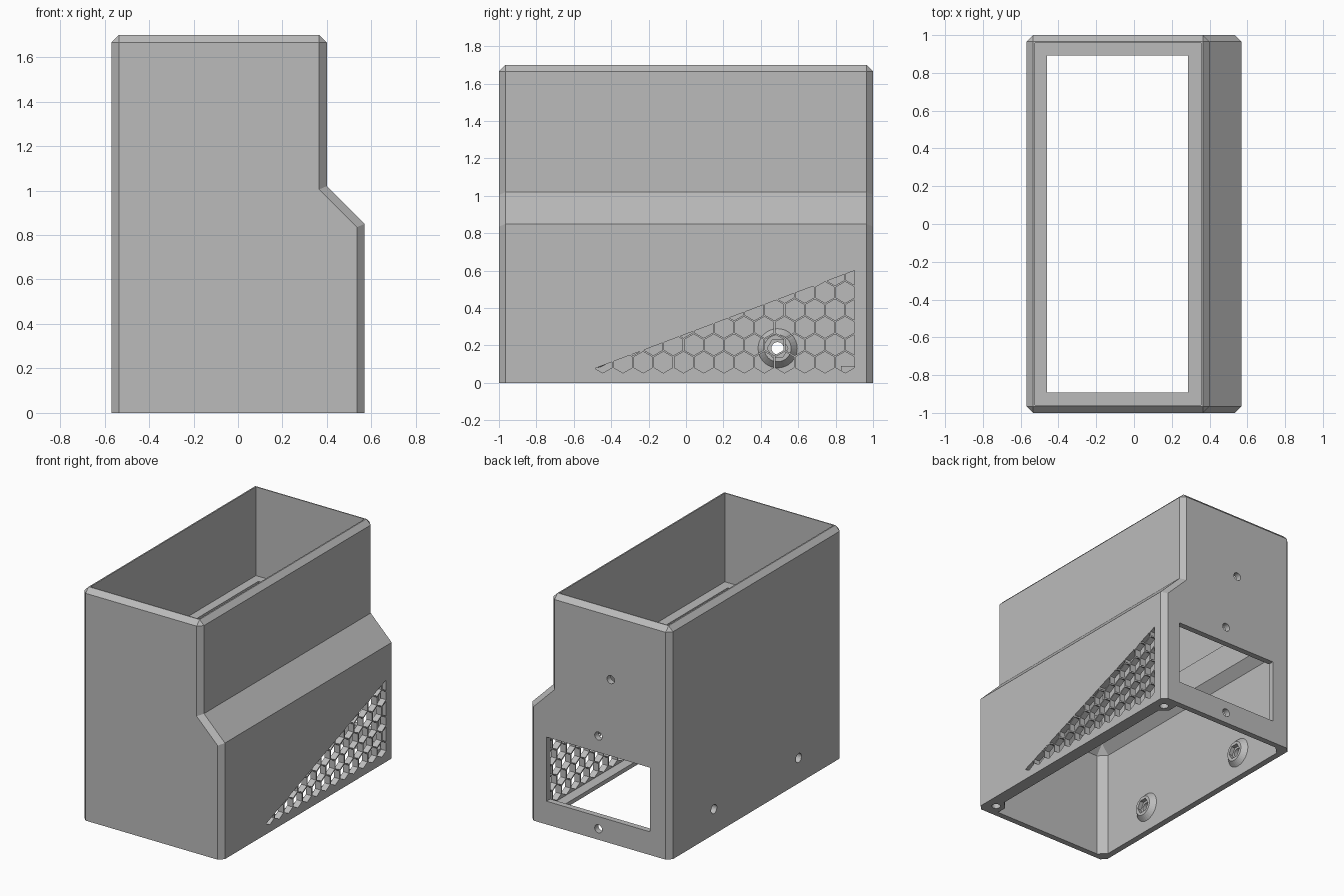
import bpy, bmesh, math
from mathutils import Matrix, Vector

if "Cube" in bpy.data.objects:
    bpy.data.objects.remove(bpy.data.objects["Cube"])

gray = bpy.data.materials.new("plain gray")
gray.diffuse_color = (0.5, 0.5, 0.5, 1)
gray.use_nodes = True
gray.node_tree.nodes["Principled BSDF"].inputs["Base Color"].default_value = gray.diffuse_color


def make(name, bm):
    bmesh.ops.remove_doubles(bm, verts=bm.verts, dist=1e-5)
    bmesh.ops.recalc_face_normals(bm, faces=bm.faces)
    me = bpy.data.meshes.new(name)
    bm.to_mesh(me)
    bm.free()
    me.materials.append(gray)
    ob = bpy.data.objects.new(name, me)
    bpy.context.collection.objects.link(ob)
    return ob


def loft(bm, rings):
    """Closed solid through rings of equal point count; repeated points collapse."""
    def face(pts):
        keep = [p for i, p in enumerate(pts) if (p.co - pts[i - 1].co).length > 1e-5]
        if len(keep) > 2:
            bm.faces.new(keep)
    vs = [[bm.verts.new(p) for p in r] for r in rings]
    n = len(rings[0])
    for a, b in zip(vs, vs[1:]):
        for i in range(n):
            j = (i + 1) % n
            face([a[i], a[j], b[j], b[i]])
    face(vs[0])
    face(vs[-1])


def box(bm, lo, hi):
    (x, y, z), (X, Y, Z) = lo, hi
    loft(bm, [[(x, y, h), (X, y, h), (X, Y, h), (x, Y, h)] for h in (z, Z)])


def circle(r, n, axis, center, offset):
    """Ring of n points round the given axis, moved along it by offset."""
    pts = []
    for i in range(n):
        a = 2 * math.pi * i / n
        p = [r * math.cos(a), r * math.sin(a)]
        p.insert(axis, offset)
        pts.append(Vector(p) + Vector(center))
    return pts


def pin(bm, r, axis, center, half, n=24):
    loft(bm, [circle(r, n, axis, center, o) for o in (-half, half)])


def cut(ob, bm):
    cutter = make("cutter", bm)
    cutter.hide_render = True
    mod = ob.modifiers.new("cut", 'BOOLEAN')
    mod.operation, mod.solver, mod.object = 'DIFFERENCE', 'EXACT', cutter
    bpy.context.view_layer.objects.active = ob
    bpy.ops.object.modifier_apply(modifier=mod.name)
    bpy.data.objects.remove(cutter)


# Housing: stepped profile with chamfered edges, lofted front to back
c = 0.035
full = [(-.57, 0), (.57, 0), (.57, .85), (.4, 1.02), (.4, 1.7 - c), (.4 - c, 1.7),
        (-.57 + c, 1.7), (-.57, 1.7 - c)]
inset = [(-.57 + c, 0), (.57 - c, 0), (.57 - c, .835), (.4 - c, 1.005), (.4 - c, 1.7 - c),
         (.4 - c, 1.7 - c), (-.57 + c, 1.7 - c), (-.57 + c, 1.7 - c)]
bm = bmesh.new()
loft(bm, [[(x, y, z) for x, z in prof] for y, prof in
          ((-1, inset), (-1 + c, full), (1 - c, full), (1, inset))])
housing = make("housing", bm)

# Upper bay, open at the top
bm = bmesh.new()
box(bm, (-.525, -.957, 1.05), (.355, .957, 1.9))
cut(housing, bm)

# Lower bay, narrowing into the sloped support ledge
def bay_ring(x0, x1, y, z, k):
    return [(x0 + k, -y, z), (x1 - k, -y, z), (x1, -y + k, z), (x1, y - k, z),
            (x1 - k, y, z), (x0 + k, y, z), (x0, y - k, z), (x0, -y + k, z)]

bm = bmesh.new()
loft(bm, [bay_ring(-.525, .525, .957, -.1, .055), bay_ring(-.525, .525, .957, .78, .055),
          bay_ring(-.46, .46, .892, .845, 0), bay_ring(-.46, .285, .892, 1.02, 0),
          bay_ring(-.46, .285, .892, 1.2, 0)])
cut(housing, bm)

# Socket opening and screw holes in the back, screw holes in the left wall
bm = bmesh.new()
box(bm, (-.41, .9, .17), (.43, 1.1, .64))
for x, z in ((-.09, 1.2), (.01, .76), (.01, .08)):
    pin(bm, .03, 1, (x, 1, z), .1)
for y in (-.49, .49):
    pin(bm, .033, 0, (-.57, y, .185), .1)
cut(housing, bm)


# Honeycomb vent: hexagons clipped to a triangle on the right wall
def clip(poly, nrm, d):
    out = []
    for i, b in enumerate(poly):
        a = poly[i - 1]
        da, db = a.dot(nrm) - d, b.dot(nrm) - d
        if da * db < 0:
            out.append(a.lerp(b, da / (da - db)))
        if db >= 0:
            out.append(b)
    return out


def area(p):
    return abs(sum(p[i - 1].cross(p[i]) for i in range(len(p)))) / 2


slope = Vector((-.52, 1.38)).normalized()
limits = [(Vector((-1, 0)), -.9), (slope, None), (Vector((0, 1)), .05)]
bm = bmesh.new()
for row in range(7):
    for col in range(-8, 12):
        cy = -.013 + .108 * (col + (row % 2) / 2)
        cz = .11 + .0935 * row
        p = [Vector((cy + .057 * math.sin(k * math.pi / 3), cz + .057 * math.cos(k * math.pi / 3)))
             for k in range(6)]
        p = clip(p, Vector((-1, 0)), -.9)
        p = clip(p, -slope, -slope.dot(Vector((.9, .6))))
        if len(p) > 2 and area(p) > 1e-4:
            loft(bm, [[(x, q.x, q.y) for q in p] for x in (.48, .62)])
cut(housing, bm)

# Sill along the bottom of the right wall
bm = bmesh.new()
sill = [(.53, 0), (.53, .05), (.525, .05), (.475, .03), (.475, 0)]
loft(bm, [[(x, y, z) for x, z in sill] for y in (-.96, .96)])
make("bottom_sill", bm)

# Corner blocks with base screw holes
for s, name in ((-1, "front_corner_block"), (1, "back_corner_block")):
    bm = bmesh.new()
    shape = [(.53, .96), (.53, .83), (.47, .83), (.42, .88), (.42, .96)]
    loft(bm, [[(x, s * y, z) for x, y in shape] for z in (0, .09)])
    block = make(name, bm)
    for ob in (block, bpy.data.objects["bottom_sill"], housing):
        bm = bmesh.new()
        pin(bm, .03, 2, (.485, s * .9, 0), .07)
        cut(ob, bm)

# Conical screw bosses inside the left wall, with hexagonal nut pockets
for y, name in ((-.49, "front_screw_boss"), (.49, "back_screw_boss")):
    at = (-.525, y, .185)
    bm = bmesh.new()
    loft(bm, [circle(r, 32, 0, at, o) for r, o in ((.105, -.005), (.105, 0), (.072, .035))])
    boss = make(name, bm)
    for r, n, shift in ((.033, 24, 0), (.055, 6, .055)):
        bm = bmesh.new()
        pin(bm, r, 0, (-.525 + shift, y, .185), .05, n)
        cut(boss, bm)
